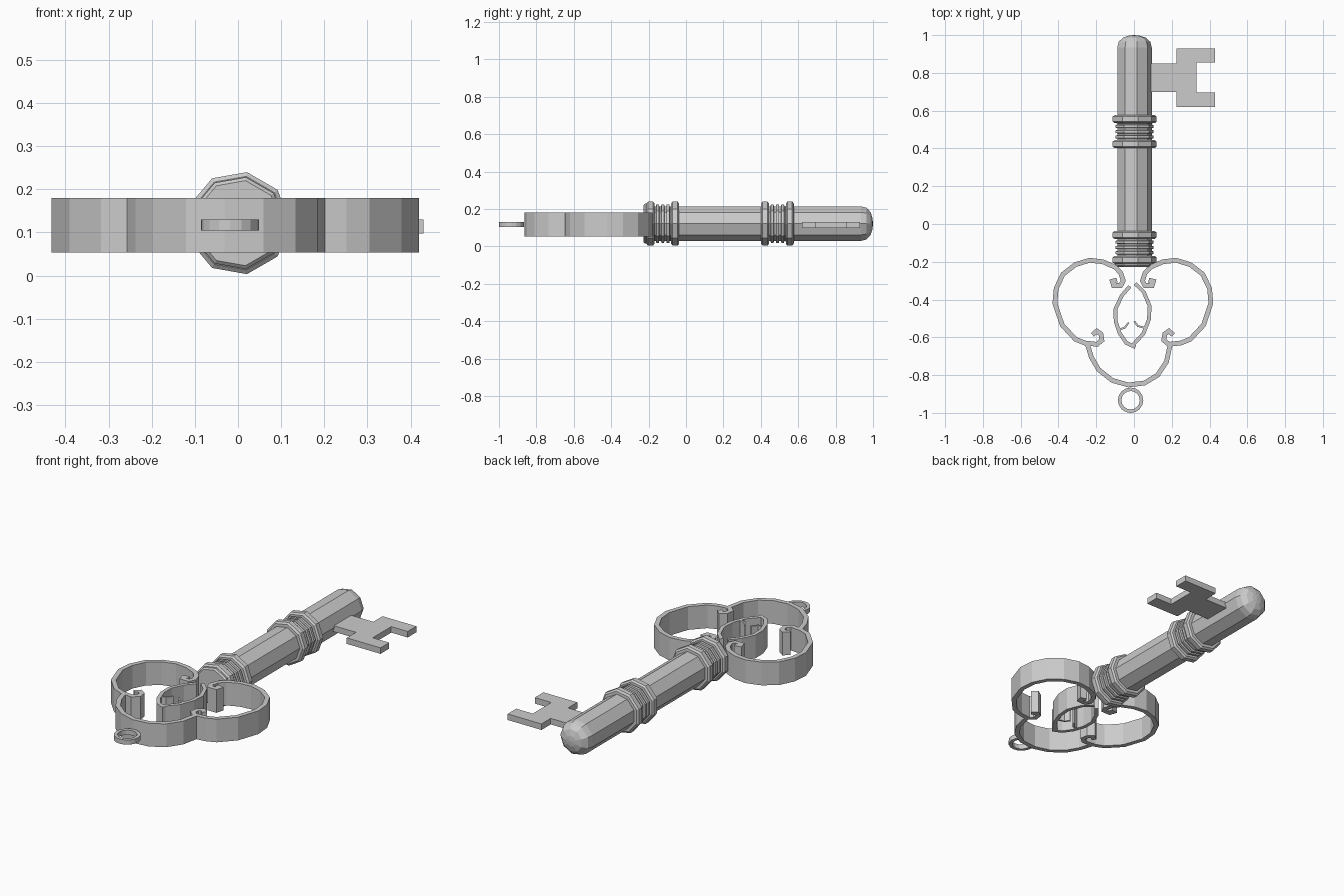
import bpy, bmesh, math
from mathutils import Vector

if "Cube" in bpy.data.objects:
    bpy.data.objects.remove(bpy.data.objects["Cube"])

CZ = 0.1215   # height of the shaft axis
MIRROR = -0.012


def finish(name, bm):
    bmesh.ops.recalc_face_normals(bm, faces=bm.faces[:])
    me = bpy.data.meshes.new(name)
    bm.to_mesh(me)
    bm.free()
    ob = bpy.data.objects.new(name, me)
    bpy.context.collection.objects.link(ob)
    return ob


def lathe(name, profile, n=9):
    """Revolve (radius, y) points about the shaft axis, capping both ends."""
    bm = bmesh.new()
    rings = [[bm.verts.new((r * math.cos(2 * math.pi * i / n), y,
                            CZ + r * math.sin(2 * math.pi * i / n)))
              for i in range(n)] for r, y in profile]
    for a, b in zip(rings, rings[1:]):
        for i in range(n):
            j = (i + 1) % n
            bm.faces.new((a[i], a[j], b[j], b[i]))
    bm.faces.new(rings[0])
    bm.faces.new(rings[-1])
    bmesh.ops.remove_doubles(bm, verts=bm.verts[:], dist=1e-5)
    return finish(name, bm)


def ribbon(name, pts, z0=0.053, z1=0.18, w=0.025, closed=False):
    """Upright strip of constant width following a path in the xy plane."""
    p = [Vector(q) for q in pts]
    n = len(p)
    bm = bmesh.new()
    secs = []
    for i in range(n):
        before = p[i] - p[i - 1] if closed or i > 0 else p[1] - p[0]
        after = p[(i + 1) % n] - p[i] if closed or i < n - 1 else before
        n1 = Vector((-before.y, before.x)).normalized()
        n2 = Vector((-after.y, after.x)).normalized()
        m = (n1 + n2).normalized()
        off = m * (w / 2 / max(m.dot(n1), 0.6))
        a, b = p[i] + off, p[i] - off
        secs.append([bm.verts.new((q.x, q.y, z))
                     for q, z in ((a, z0), (b, z0), (b, z1), (a, z1))])
    for i in range(n if closed else n - 1):
        s, t = secs[i], secs[(i + 1) % n]
        for k in range(4):
            l = (k + 1) % 4
            bm.faces.new((s[k], s[l], t[l], t[k]))
    if not closed:
        bm.faces.new(secs[0])
        bm.faces.new(secs[-1])
    return finish(name, bm)


def flip(pts):
    return [(MIRROR - x, y) for x, y in pts]


# Nine-sided shaft with a domed tip
lathe("shaft", [(0.094, -0.225), (0.094, 0.935), (0.086, 0.965),
                (0.062, 0.987), (0.03, 0.997), (0, 1.0)])

# Two groups of collars: a large one at each end, thin rings between
for group, y0 in (("upper", 0.489), ("lower", -0.124)):
    for i, y in enumerate((y0 - 0.066, y0 + 0.066)):
        lathe(f"{group}_collar_{i}", [(0.09, y - 0.022), (0.110, y - 0.021), (0.12, y - 0.013),
                                      (0.12, y + 0.013), (0.110, y + 0.021), (0.09, y + 0.022)])
    for i, dy in enumerate((-0.028, 0.0, 0.028)):
        y = y0 + dy
        lathe(f"{group}_thin_ring_{i}", [(0.09, y - 0.010), (0.104, y - 0.007),
                                         (0.104, y + 0.007), (0.09, y + 0.010)])
lathe("shaft_end_cap", [(0.1, -0.227), (0.108, -0.22), (0.108, -0.205)])

# Flat toothed bit
half = [(0.08, 0.70), (0.225, 0.70), (0.225, 0.62), (0.43, 0.62), (0.43, 0.695), (0.33, 0.695)]
outline = half + [(x, 1.55 - y) for x, y in reversed(half)]
bm = bmesh.new()
face = bm.faces.new([bm.verts.new((x, y, 0.097)) for x, y in outline])
ext = bmesh.ops.extrude_face_region(bm, geom=[face])
bmesh.ops.translate(bm, vec=(0, 0, 0.033),
                    verts=[v for v in ext["geom"] if isinstance(v, bmesh.types.BMVert)])
finish("bit", bm)

# Side lobes of the bow, ending in small scrolls
lobe = [(-.09, -.297), (-.115, -.303), (-.108, -.325), (-.07, -.325), (-.057, -.30),
        (-.07, -.26), (-.10, -.228), (-.165, -.20), (-.235, -.192), (-.31, -.215),
        (-.375, -.265), (-.412, -.34), (-.419, -.42), (-.38, -.535), (-.31, -.61),
        (-.26, -.63), (-.196, -.637), (-.17, -.615), (-.175, -.582), (-.197, -.567),
        (-.22, -.587)]
ribbon("left_lobe", lobe)
ribbon("right_lobe", flip(lobe))

# Bottom arc of the bow
ribbon("bottom_arc", [(-.247, -.635), (-.226, -.705), (-.188, -.77), (-.115, -.828),
                      (-.03, -.852), (.055, -.842), (.125, -.80), (.172, -.73), (.192, -.635)])

# Inner almond with two little curls
ribbon("almond_left", [(-.022, -.33), (-.065, -.38), (-.098, -.45), (-.097, -.515),
                       (-.075, -.58), (-.04, -.63), (.008, -.652)], w=0.02)
ribbon("almond_right", [(.006, -.315), (.052, -.36), (.083, -.435), (.079, -.505),
                        (.05, -.58), (-.005, -.64)], w=0.02)
ribbon("curl_left", [(-.085, -.56), (-.05, -.55), (-.028, -.522)], w=0.01)
ribbon("curl_right", [(.002, -.515), (.02, -.54), (.057, -.55)], w=0.01)

# Hanging ring
ribbon("hanging_ring", [(-0.018 + 0.058 * math.cos(math.tau * i / 16),
                         -0.933 + 0.058 * math.sin(math.tau * i / 16)) for i in range(16)],
       0.104, 0.13, 0.018, True)
